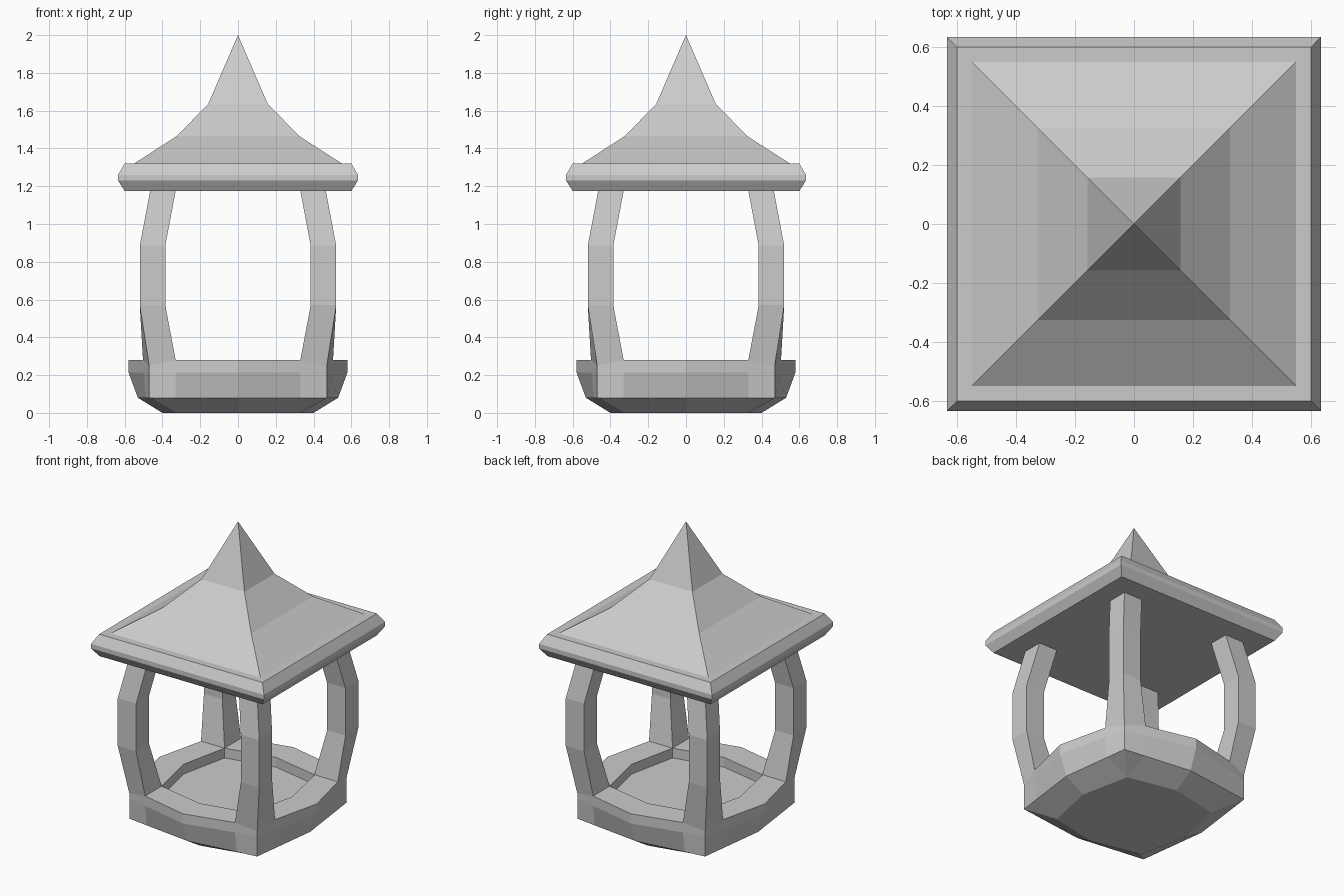
import bpy, bmesh

if "Cube" in bpy.data.objects:
    bpy.data.objects.remove(bpy.data.objects["Cube"])

def loft(name, rings, closed_start=True, closed_end=True):
    """Skin a list of equal-length point rings into one flat-shaded object."""
    bm = bmesh.new()
    vs = [[bm.verts.new(p) for p in r] for r in rings]
    n = len(rings[0])
    for a, b in zip(vs, vs[1:]):
        for i in range(n):
            j = (i + 1) % n
            bm.faces.new((a[i], a[j], b[j], b[i]))
    if closed_start:
        bm.faces.new(vs[0][::-1])
    if closed_end:
        bm.faces.new(vs[-1])
    bmesh.ops.remove_doubles(bm, verts=bm.verts, dist=1e-4)
    bmesh.ops.recalc_face_normals(bm, faces=bm.faces)
    me = bpy.data.meshes.new(name)
    bm.to_mesh(me)
    bm.free()
    ob = bpy.data.objects.new(name, me)
    bpy.context.collection.objects.link(ob)
    return ob

def square(h, z):
    return [(-h, -h, z), (h, -h, z), (h, h, z), (-h, h, z)]

def tray_ring(mid, post, corner, z, zc=None):
    """Bulged square: side middle, post edge, corner, post edge, per quarter turn."""
    zc = z if zc is None else zc
    quarter = [(mid, 0, z), (post, 0.33, z), (corner, corner, zc), (0.33, post, z)]
    pts = []
    for k in range(4):
        pts += quarter
        quarter = [(-y, x, h) for x, y, h in quarter]
    return pts

# Tray: faceted bowl with a raised rim and a sunken floor
loft("tray", [
    tray_ring(0.40, 0.33, 0.33, 0.0),
    tray_ring(0.53, 0.488, 0.47, 0.08),
    tray_ring(0.58, 0.503, 0.47, 0.215),
    tray_ring(0.58, 0.503, 0.47, 0.28, 0.25),
    tray_ring(0.40, 0.33, 0.33, 0.28),
    tray_ring(0.40, 0.33, 0.33, 0.215),
])

# Four bowed corner posts
foot = [(0.33, 0.33, 0.28), (0.503, 0.33, 0.28), (0.47, 0.47, 0.25), (0.33, 0.503, 0.28)]
levels = [(0.385, 0.52, 0.57), (0.385, 0.52, 0.885), (0.33, 0.465, 1.175)]
post = [foot] + [[(i, i, z), (o, i, z), (o, o, z), (i, o, z)] for i, o, z in levels]
for side_y, sy in (("front", -1), ("back", 1)):
    for side_x, sx in (("left", -1), ("right", 1)):
        loft(f"{side_y}_{side_x}_post",
             [[(x * sx, y * sy, z) for x, y, z in r] for r in post], False, False)

# Bevelled eave slab
loft("eave", [square(h, z) for h, z in
              ((0.60, 1.175), (0.635, 1.23), (0.635, 1.26), (0.60, 1.32))])

# Flared roof rising to a point
loft("roof", [square(h, z) for h, z in
              ((0.55, 1.32), (0.325, 1.465), (0.158, 1.635), (0.0, 2.0))], False, False)
